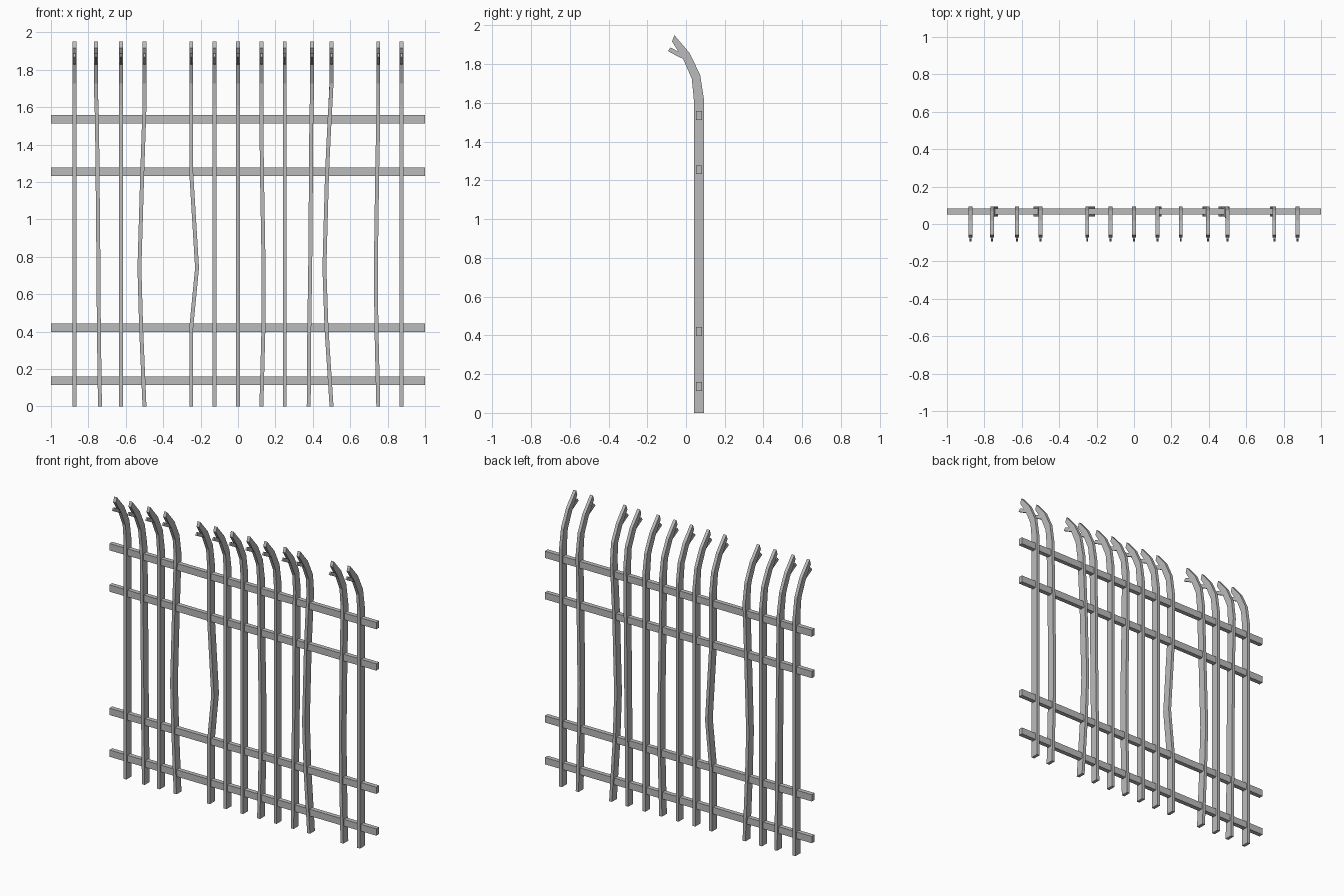
import bpy, bmesh

cube = bpy.data.objects.get("Cube")
if cube:
    bpy.data.objects.remove(cube, do_unlink=True)

# Single flat steel colour
STEEL = (0.5, 0.5, 0.5, 1.0)
steel = bpy.data.materials.new("grey steel")
steel.use_nodes = True
steel.diffuse_color = STEEL
steel.node_tree.nodes["Principled BSDF"].inputs["Base Color"].default_value = STEEL


def finish(name, bm):
    bmesh.ops.recalc_face_normals(bm, faces=bm.faces)
    mesh = bpy.data.meshes.new(name)
    bm.to_mesh(mesh)
    bm.free()
    mesh.materials.append(steel)
    bpy.context.collection.objects.link(bpy.data.objects.new(name, mesh))


def loft(bm, sections, half):
    """Skin rectangular sections given as (x, front point, back point)."""
    rings = []
    for x, (fy, fz), (by, bz) in sections:
        corners = ((x - half, fy, fz), (x + half, fy, fz),
                   (x + half, by, bz), (x - half, by, bz))
        rings.append([bm.verts.new(c) for c in corners])
    for a, b in zip(rings, rings[1:]):
        for i in range(4):
            j = (i + 1) % 4
            bm.faces.new((a[i], a[j], b[j], b[i]))
    bm.faces.new(rings[0])
    bm.faces.new(rings[-1])


HALF = 0.0105
FRONT, BACK = 0.041, 0.094
LEVELS = (0, 0.42, 0.74, 1.25, 1.54, 1.61)

# Curved head and the narrow lower prong of the fork
HEAD = (((0.030, 1.725), (0.073, 1.745)),
        ((-0.014, 1.825), (0.019, 1.857)),
        ((-0.072, 1.917), (-0.060, 1.95)))
PRONG = (((-0.008, 1.825), (-0.022, 1.865)),
         ((-0.035, 1.836), (-0.038, 1.864)),
         ((-0.094, 1.868), (-0.080, 1.886)))

# Uprights: top position, then sideways bend at each level
STRAIGHT = (0,) * len(LEVELS)
UPRIGHTS = (
    (-0.875, STRAIGHT),
    (-0.76, (0.022, 0.016, 0.014, 0.009, 0.006, 0.003)),
    (-0.625, STRAIGHT),
    (-0.5, (0, -0.018, -0.027, -0.012, -0.002, 0)),
    (-0.25, (0, 0, 0.031, 0, 0, 0)),
    (-0.125, STRAIGHT),
    (0, STRAIGHT),
    (0.125, (0, 0.011, 0.012, 0.003, 0, 0)),
    (0.25, STRAIGHT),
    (0.396, (-0.018, -0.015, -0.01, -0.006, -0.004, -0.002)),
    (0.5, (0, -0.027, -0.038, -0.024, -0.01, -0.006)),
    (0.75, (0, -0.01, -0.013, -0.006, 0, 0)),
    (0.875, STRAIGHT),
)

for n, (x, bend) in enumerate(UPRIGHTS, 1):
    bm = bmesh.new()
    shaft = [(x + dx, (FRONT, z), (BACK, z)) for z, dx in zip(LEVELS, bend)]
    loft(bm, shaft + [(x, f, b) for f, b in HEAD], HALF)
    loft(bm, [(x, f, b) for f, b in PRONG], HALF / 2)
    finish(f"upright_{n}", bm)

# Horizontal rails threaded through the uprights
for n, z in enumerate((0.137, 0.42, 1.255, 1.535), 1):
    bm = bmesh.new()
    bmesh.ops.create_cube(bm, size=1)
    bmesh.ops.scale(bm, vec=(2, 0.03, 0.046), verts=bm.verts)
    bmesh.ops.translate(bm, vec=(0, 0.067, z), verts=bm.verts)
    finish(f"rail_{n}", bm)
